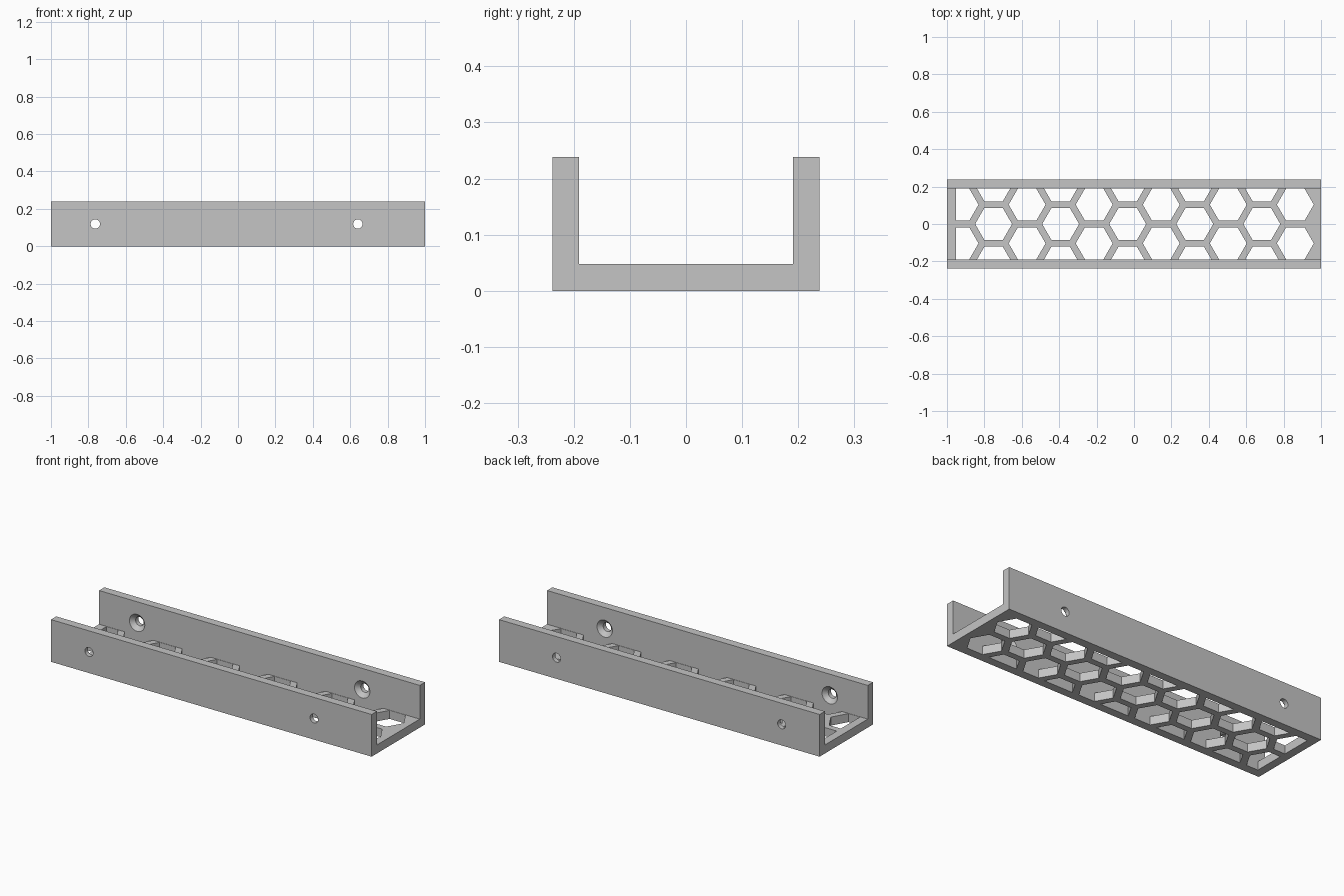
import bpy, bmesh, math
from mathutils import Vector

if "Cube" in bpy.data.objects:
    bpy.data.objects.remove(bpy.data.objects["Cube"])

HALF_LEN, HALF_W, HEIGHT = 1.0, 0.238, 0.238
INNER, FLOOR = 0.191, 0.048           # inside half width, floor thickness
LEFT_END = -0.953                     # where the perforated area starts
PITCH, APOTHEM = 0.207, 0.0855        # honeycomb spacing and cell size

GREY = (0.555, 0.555, 0.555, 1)
grey = bpy.data.materials.new("light grey plastic")
grey.use_nodes = True
grey.diffuse_color = GREY
grey.node_tree.nodes["Principled BSDF"].inputs["Base Color"].default_value = GREY


def make_object(name, bm):
    bmesh.ops.recalc_face_normals(bm, faces=bm.faces)
    mesh = bpy.data.meshes.new(name)
    bm.to_mesh(mesh)
    bm.free()
    mesh.materials.append(grey)
    obj = bpy.data.objects.new(name, mesh)
    bpy.context.collection.objects.link(obj)
    return obj


def extrude(bm, points, offset):
    face = bm.faces.new([bm.verts.new(p) for p in points])
    new = bmesh.ops.extrude_face_region(bm, geom=[face])["geom"]
    bmesh.ops.translate(bm, vec=offset, verts=[v for v in new if isinstance(v, bmesh.types.BMVert)])


def clip(bm, co, normal):
    geom = bm.verts[:] + bm.edges[:] + bm.faces[:]
    bmesh.ops.bisect_plane(bm, geom=geom, dist=1e-6, plane_co=co, plane_no=normal, clear_outer=True)
    bmesh.ops.holes_fill(bm, edges=[e for e in bm.edges if e.is_boundary], sides=0)


def cut(target, cutter):
    cutter.hide_render = True
    mod = target.modifiers.new("cut", "BOOLEAN")
    mod.operation, mod.solver, mod.object = "DIFFERENCE", "EXACT", cutter
    bpy.context.view_layer.objects.active = target
    bpy.ops.object.modifier_apply(modifier=mod.name)
    bpy.data.objects.remove(cutter)


# U-shaped channel
right_side = [(HALF_W, 0), (HALF_W, HEIGHT), (INNER, HEIGHT), (INNER, FLOOR)]
outline = right_side + [(-y, z) for y, z in reversed(right_side)]
bm = bmesh.new()
extrude(bm, [(-HALF_LEN, y, z) for y, z in outline], Vector((2 * HALF_LEN, 0, 0)))
channel = make_object("cable_channel", bm)

# Honeycomb openings in the floor, trimmed at the walls and the left end
bm = bmesh.new()
radius = APOTHEM / math.cos(math.pi / 6)
for col in range(11):
    x = -0.93 + col * PITCH * math.sqrt(3) / 2
    rows = (-1, 0, 1) if col % 2 else (-0.5, 0.5)
    for row in rows:
        hexagon = [(x + radius * math.cos(math.radians(60 * i)),
                    row * PITCH + radius * math.sin(math.radians(60 * i)), -0.05)
                   for i in range(6)]
        extrude(bm, hexagon, Vector((0, 0, FLOOR + 0.08)))
clip(bm, (LEFT_END, 0, 0), (-1, 0, 0))
for s in (-1, 1):
    clip(bm, (0, s * INNER, 0), (0, s, 0))
cut(channel, make_object("honeycomb_cutter", bm))

# Screw holes, countersunk on the inside of both walls
HOLE_R, SINK_R, SINK_DEPTH = 0.025, 0.048, 0.022
for x in (-0.763, 0.641):
    for s in (-1, 1):
        profile = [(0, INNER - 0.02), (SINK_R, INNER - 0.02), (SINK_R, INNER),
                   (HOLE_R, INNER + SINK_DEPTH), (HOLE_R, HALF_W + 0.02), (0, HALF_W + 0.02)]
        bm = bmesh.new()
        verts = [bm.verts.new((x + r, s * y, HEIGHT / 2)) for r, y in profile]
        edges = [bm.edges.new(pair) for pair in zip(verts, verts[1:])]
        bmesh.ops.spin(bm, geom=verts + edges, cent=(x, 0, HEIGHT / 2), axis=(0, 1, 0),
                       angle=math.tau, steps=32)
        bmesh.ops.remove_doubles(bm, verts=bm.verts, dist=1e-5)
        cut(channel, make_object("screw_cutter", bm))

# Smooth the round holes, keep the edges crisp
bpy.ops.object.select_all(action="DESELECT")
channel.select_set(True)
bpy.context.view_layer.objects.active = channel
bpy.ops.object.shade_smooth_by_angle(angle=math.radians(25))
